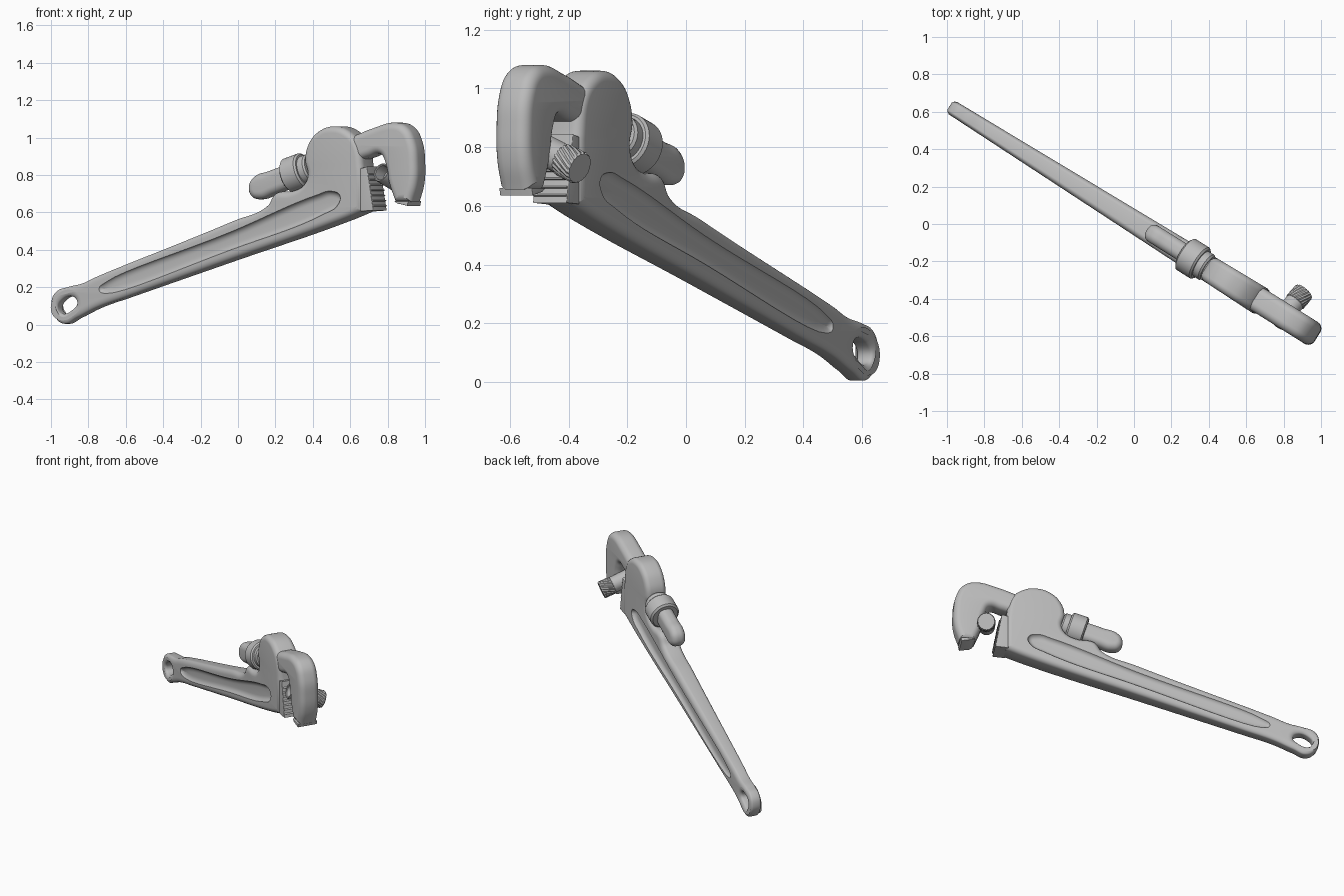
import bpy, bmesh, math
from mathutils import Matrix, Vector

if "Cube" in bpy.data.objects:
    bpy.data.objects.remove(bpy.data.objects["Cube"], do_unlink=True)

steel = bpy.data.materials.new("grey steel")
steel.use_nodes = True
COLOUR = (0.5, 0.5, 0.5, 1)
steel.diffuse_color = COLOUR
steel.node_tree.nodes["Principled BSDF"].inputs["Base Color"].default_value = COLOUR

# The tool lies in a vertical plane turned about z
TURN = math.radians(-32.1)
C = math.cos(TURN)
PLANE = Matrix.Translation((0, 0.012, 0)) @ Matrix.Rotation(TURN, 4, 'Z') @ Matrix.Rotation(math.pi / 2, 4, 'X')


def taper(x):
    return 0.52 + 0.3 * (x + 1)


def add(name, mesh, angle=35):
    ob = bpy.data.objects.new(name, mesh)
    bpy.context.collection.objects.link(ob)
    mesh.materials.clear()
    mesh.materials.append(steel)
    bpy.ops.object.select_all(action='DESELECT')
    ob.select_set(True)
    bpy.context.view_layer.objects.active = ob
    bpy.ops.object.shade_smooth_by_angle(angle=math.radians(angle))
    return ob


def slab(name, outlines, half, bevel, offset=0, tapered=False):
    """Rounded plate from closed outlines; points marked with a third item are sharp."""
    cu = bpy.data.curves.new(name, 'CURVE')
    cu.dimensions, cu.fill_mode = '2D', 'BOTH'
    cu.extrude, cu.bevel_depth, cu.offset = half - bevel, bevel, -bevel
    cu.bevel_resolution, cu.resolution_u = 5, 8
    for pts in outlines:
        sp = cu.splines.new('BEZIER')
        sp.bezier_points.add(len(pts) - 1)
        sp.use_cyclic_u = True
        for bp, p in zip(sp.bezier_points, pts):
            bp.co = (p[0] / C, p[1], 0)
            kind = 'VECTOR' if len(p) > 2 else 'AUTO'
            bp.handle_left_type = bp.handle_right_type = kind
    tmp = bpy.data.objects.new("temp", cu)
    bpy.context.collection.objects.link(tmp)
    deps = bpy.context.evaluated_depsgraph_get()
    mesh = bpy.data.meshes.new_from_object(tmp.evaluated_get(deps))
    bpy.data.objects.remove(tmp)
    bm = bmesh.new()
    bm.from_mesh(mesh)
    bmesh.ops.remove_doubles(bm, verts=bm.verts, dist=0.0002)
    for v in bm.verts:
        v.co.z += offset
        if tapered:
            v.co.z *= taper(v.co.x * C)
    bmesh.ops.recalc_face_normals(bm, faces=bm.faces)
    bm.transform(PLANE)
    bm.to_mesh(mesh)
    bm.free()
    return add(name, mesh)


def lathe(name, start, axis, profile, sides=32, wave=0, twist=0, angle=35):
    """Turned part from (distance, radius) pairs; wave makes alternating ridges."""
    bm = bmesh.new()
    rings = []
    for d, r in profile:
        ring = []
        for i in range(sides):
            a = 2 * math.pi * i / sides + twist * d
            rr = r * (1 - wave * (i % 2))
            ring.append(bm.verts.new((rr * math.cos(a), rr * math.sin(a), d)))
        rings.append(ring)
    for a, b in zip(rings, rings[1:]):
        for i in range(sides):
            j = (i + 1) % sides
            bm.faces.new((a[i], a[j], b[j], b[i]))
    bm.faces.new(rings[0])
    bm.faces.new(rings[-1])
    bmesh.ops.recalc_face_normals(bm, faces=bm.faces)
    bm.transform(Matrix.Translation(start) @ axis.to_track_quat('Z', 'Y').to_matrix().to_4x4())
    mesh = bpy.data.meshes.new(name)
    bm.to_mesh(mesh)
    bm.free()
    return add(name, mesh, angle)


# Handle and housing in one forging, with the hanging hole
body = [(-0.985, 0.12), (-0.97, 0.05), (-0.92, 0.005), (-0.845, 0.037), (-0.74, 0.09),
        (-0.58, 0.147), (-0.04, 0.337), (0.58, 0.555), (0.70, 0.605, 1), (0.70, 0.83, 1),
        (0.675, 0.97), (0.62, 1.035), (0.54, 1.06), (0.46, 1.035), (0.405, 0.97),
        (0.385, 0.88), (0.40, 0.80), (0.375, 0.745), (0.32, 0.715), (0.225, 0.70),
        (0.18, 0.635), (0.0, 0.556), (-0.74, 0.257), (-0.82, 0.22), (-0.9, 0.2), (-0.96, 0.175)]
hole = [(-0.95, 0.085), (-0.93, 0.06), (-0.87, 0.08), (-0.845, 0.115),
        (-0.865, 0.148), (-0.935, 0.125)]
handle = slab("handle_and_housing", [body, hole], 0.075, 0.035, tapered=True)

# Shallow channel pressed into both sides of the handle
channel = [(-0.72, 0.185), (-0.68, 0.165), (0.0, 0.40), (0.5, 0.59), (0.575, 0.64),
           (0.585, 0.69), (0.54, 0.715), (0.46, 0.695), (0.0, 0.50), (-0.68, 0.23)]
for side in (-1, 1):
    cutter = slab("channel_cutter", [channel], 0.06, 0.035, side * 0.11, True)
    mod = handle.modifiers.new("channel", 'BOOLEAN')
    mod.operation, mod.solver, mod.object = 'DIFFERENCE', 'EXACT', cutter
    bpy.ops.object.select_all(action='DESELECT')
    bpy.context.view_layer.objects.active = handle
    handle.select_set(True)
    bpy.ops.object.modifier_apply(modifier=mod.name)
    bpy.data.objects.remove(cutter)
bpy.ops.object.shade_smooth_by_angle(angle=math.radians(40))

# Hook jaw with its shank
hook = [(0.50, 0.955, 1), (0.63, 1.005), (0.74, 1.05), (0.86, 1.08), (0.925, 1.055),
        (0.965, 0.98), (0.98, 0.86), (0.975, 0.75), (0.95, 0.655, 1), (0.865, 0.655, 1),
        (0.83, 0.76), (0.81, 0.865), (0.785, 0.91), (0.72, 0.895), (0.50, 0.81, 1)]
slab("hook_jaw", [hook], 0.068, 0.04)

# Biting plate under the tip of the hook
tip = [(0.87, 0.66, 1), (0.945, 0.66, 1), (0.94, 0.635, 1), (0.885, 0.648, 1)]
slab("hook_jaw_plate", [tip], 0.066, 0.003)

# Heel jaw block with cross ridges on its biting face
heel = [(0.69, 0.605, 1), (0.76, 0.61, 1), (0.742, 0.73, 1), (0.725, 0.845, 1), (0.69, 0.835, 1)]
slab("heel_jaw", [heel], 0.068, 0.004)
for i in range(7):
    x, z = 0.757 - 0.0042 * i, 0.635 + 0.028 * i
    tooth = [(x - 0.015, z - 0.012, 1), (x + 0.007, z, 1), (x - 0.015, z + 0.012, 1)]
    slab("heel_tooth", [tooth], 0.066, 0.001)

# Tail of the shank behind the housing
tail = [(0.07, 0.74), (0.085, 0.685), (0.13, 0.67), (0.20, 0.695), (0.50, 0.82, 1),
        (0.46, 0.925, 1), (0.17, 0.82), (0.10, 0.793)]
slab("shank_tail", [tail], 0.05, 0.04)

# Adjusting nut with its collar
along = (PLANE.to_3x3() @ Vector((0.6 / C, 0.22, 0))).normalized()
nut_at = PLANE @ Vector((0.315 / C, 0.81, 0))
nut = [(-0.055, 0.07), (-0.055, 0.085), (-0.045, 0.097), (0.045, 0.097),
       (0.055, 0.088), (0.055, 0.078), (0.09, 0.078), (0.1, 0.07)]
lathe("adjusting_nut", nut_at, along, nut, 40)

# Hollow pipe stub held between the jaws, with a ridged end
pipe_at = Vector((0.765, -0.53, 0.815))
pipe_axis = (Vector((0.91, -0.36, 0.727)) - pipe_at).normalized()
lathe("pipe_stub", pipe_at, pipe_axis,
      [(0.07, 0.036), (0.004, 0.040), (0, 0.044), (0, 0.050), (0.01, 0.053), (0.2, 0.053)])
lathe("ridged_pipe_end", pipe_at, pipe_axis,
      [(0.155, 0.052), (0.16, 0.058), (0.195, 0.058), (0.23, 0.058), (0.238, 0.054)],
      40, wave=0.06, twist=8, angle=15)
